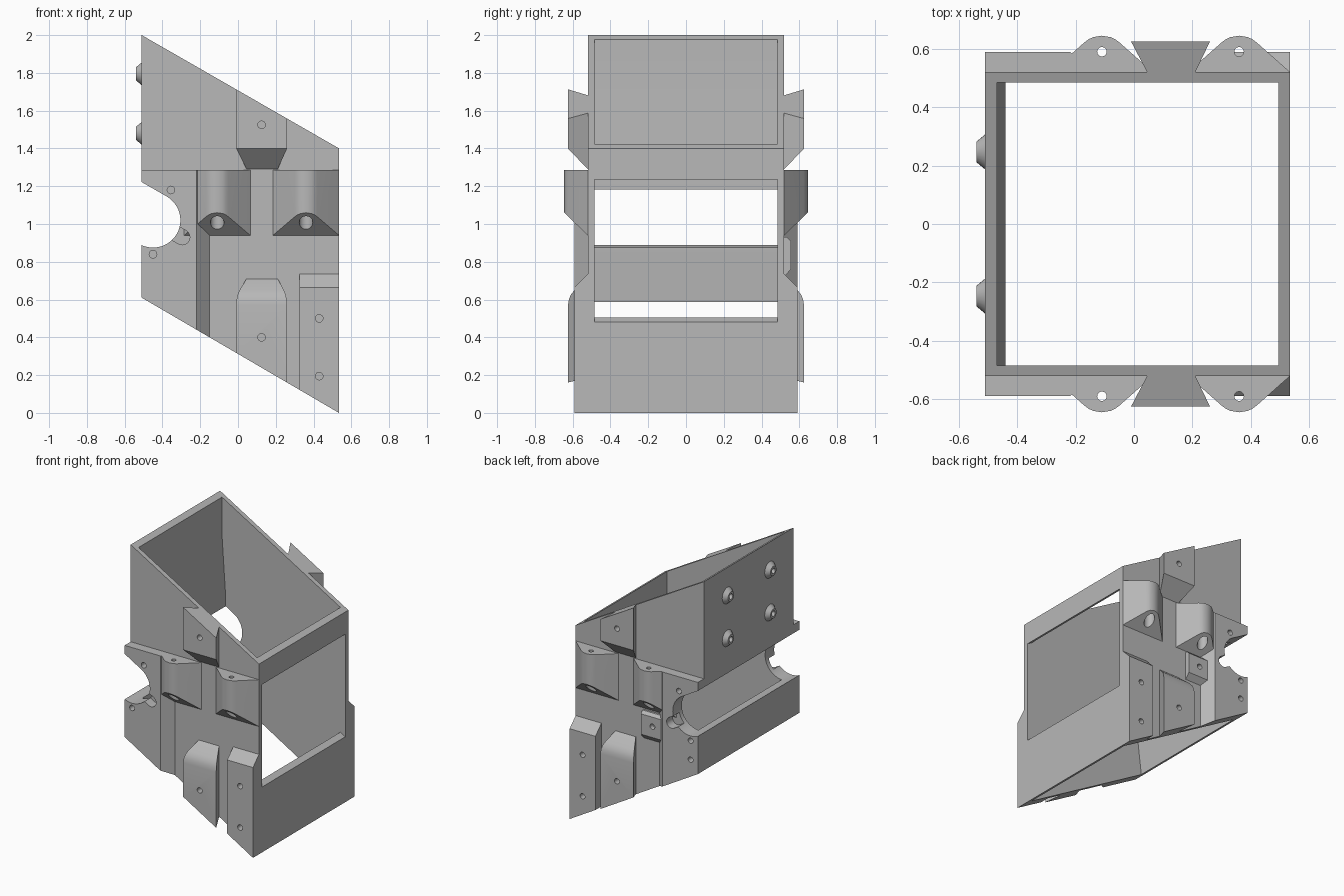
import bpy, bmesh, math
from mathutils import Vector

cube = bpy.data.objects.get("Cube")
if cube:
    bpy.data.objects.remove(cube, do_unlink=True)

grey = bpy.data.materials.new("plain grey")
grey.use_nodes = True
COLOUR = (0.48, 0.48, 0.48, 1)
grey.diffuse_color = COLOUR
grey.node_tree.nodes["Principled BSDF"].inputs["Base Color"].default_value = COLOUR

LEFT, RIGHT = -0.51, 0.535     # outer x limits of the sleeve
WALL, PAD, RAIL = 0.52, 0.59, 0.625   # y of wall, pads and rails


def top(x):
    return 2 - 0.574 * (x - LEFT)


def bottom(x):
    return 0.61 - 0.584 * (x - LEFT)


def finish(name, bm):
    bmesh.ops.recalc_face_normals(bm, faces=bm.faces)
    mesh = bpy.data.meshes.new(name)
    bm.to_mesh(mesh)
    bm.free()
    mesh.materials.append(grey)
    obj = bpy.data.objects.new(name, mesh)
    bpy.context.collection.objects.link(obj)
    return obj


def hull(name, points):
    bm = bmesh.new()
    for p in points:
        bm.verts.new(p)
    bmesh.ops.convex_hull(bm, input=bm.verts)
    bmesh.ops.dissolve_limit(bm, angle_limit=0.01, verts=bm.verts, edges=bm.edges)
    return finish(name, bm)


def prism(name, profile, y0, y1):
    """Extrude an xz profile along y."""
    bm = bmesh.new()
    face = bm.faces.new([bm.verts.new((x, y0, z)) for x, z in profile])
    new = bmesh.ops.extrude_face_region(bm, geom=[face])["geom"]
    bmesh.ops.translate(bm, vec=(0, y1 - y0, 0),
                        verts=[v for v in new if isinstance(v, bmesh.types.BMVert)])
    return finish(name, bm)


def rod(a, b, r0, r1=None, name="cutter"):
    """Round bar or cone between two points."""
    a, b = Vector(a), Vector(b)
    bm = bmesh.new()
    bmesh.ops.create_cone(bm, cap_ends=True, segments=24, radius1=r0,
                          radius2=r0 if r1 is None else r1, depth=(b - a).length)
    turn = Vector((0, 0, 1)).rotation_difference(b - a).to_matrix().to_4x4()
    bmesh.ops.transform(bm, matrix=turn, verts=bm.verts)
    bmesh.ops.translate(bm, vec=(a + b) / 2, verts=bm.verts)
    return finish(name, bm)


def cut(obj, cutters):
    """Subtract the cutters, then remove them."""
    bpy.context.view_layer.objects.active = obj
    for c in cutters:
        c.hide_render = True
        mod = obj.modifiers.new("cut", "BOOLEAN")
        mod.operation, mod.solver, mod.object = "DIFFERENCE", "EXACT", c
        bpy.ops.object.modifier_apply(modifier=mod.name)
        bpy.data.objects.remove(c, do_unlink=True)


def screw_holes(s, spots, depth=0.7):
    return [rod((x, s * WALL * 0.99, z), (x, s * depth, z), 0.02) for x, z in spots]


def smooth(obj):
    bpy.ops.object.select_all(action="DESELECT")
    obj.select_set(True)
    bpy.context.view_layer.objects.active = obj
    bpy.ops.object.shade_smooth_by_angle(angle=math.radians(30))


def cradle():
    """Round side notch with a sloping upper lip."""
    arc = [math.radians(60 - 175 * i / 28) for i in range(29)]
    profile = [(-0.45 + 0.145 * math.cos(a), 1.02 + 0.145 * math.sin(a)) for a in arc]
    return prism("cutter", profile + [(-0.6, 0.87), (-0.6, 1.274)], -0.8, 0.8)


# Slanted open sleeve with a window and a round notch
sleeve = prism("sleeve", [(LEFT, bottom(LEFT)), (RIGHT, bottom(RIGHT)),
                          (RIGHT, top(RIGHT)), (LEFT, top(LEFT))], -WALL, WALL)
cavity = prism("cutter", [(-0.47, 2.2), (-0.47, 1.7), (-0.44, 1.25), (-0.44, 0.85),
                          (-0.47, 0.6), (-0.47, -0.2), (0.495, -0.2), (0.495, 2.2)],
               -0.485, 0.485)
window = prism("cutter", [(0.46, 0.525), (0.6, 0.443), (0.6, 1.198), (0.46, 1.28)],
               -0.484, 0.484)
cut(sleeve, [cavity, window, cradle()])
smooth(sleeve)

# Conical studs on the tall end wall
for y in (-0.247, 0.247):
    for z in (1.48, 1.795):
        stud = rod((LEFT, y, z), (LEFT - 0.03, y, z), 0.06, 0.035, "stud")
        cut(stud, [rod((LEFT - 0.005, y, z), (-0.6, y, z), 0.02)])
        smooth(stud)

for side, s in (("front", -1), ("back", 1)):
    # Side flange around the notch
    points = []
    for x, y in ((LEFT, WALL), (LEFT, PAD), (-0.22, PAD), (-0.15, WALL)):
        points += [(x, s * y, bottom(x)), (x, s * y, 1.285)]
    flange = hull(side + "_flange", points)
    slot = hull("cutter", [(cx + 0.04 * math.cos(a), y, cz + 0.04 * math.sin(a))
                           for cx, cz in ((-0.295, 0.93), (-0.4, 0.99))
                           for a in [math.tau * i / 24 for i in range(24)]
                           for y in (s * 0.515, s * 0.7)])
    spots = [(-0.355, 1.18), (-0.45, 0.84)]
    if s > 0:
        spots.append((-0.45, 0.7))
    cut(flange, [cradle(), slot] + screw_holes(s, spots))
    smooth(flange)

    # Bolt lugs with sloping undersides
    for label, cx in (("outer", -0.11), ("inner", 0.36)):
        points = []
        for dx, y in ((0.175, WALL), (0.06, 0.622), (0.045, 0.633), (0.03, 0.64), (0, 0.645)):
            for x in (cx - dx, cx + dx):
                points += [(x, s * y, 0.94 + 0.96 * (y - WALL)), (x, s * y, 1.285)]
        lug = hull(f"{side}_{label}_lug", points)
        y = s * PAD
        cut(lug, [rod((cx, y, 0.8), (cx, y, 1.15), 0.036),
                  rod((cx, y, 0.8), (cx, y, 1.4), 0.016)])
        smooth(lug)

    # Dovetail rails, wide outside and narrow at the wall
    def rail_edges(y):
        t = (y - WALL) / (RAIL - WALL)
        return 0.045 - 0.055 * t, 0.21 + 0.05 * t

    upper = [(x, s * y, z) for y, low in ((WALL, 1.29), (RAIL, 1.4))
             for x in rail_edges(y) for z in (low, top(x))]
    rail = hull(side + "_upper_rail", upper)
    cut(rail, screw_holes(s, [(0.125, 1.525)]))
    smooth(rail)

    lower = [(x, s * y, z)
             for y, high in ((WALL, 0.71), (0.59, 0.65), (0.61, 0.625), (0.62, 0.6), (RAIL, 0.57))
             for x in rail_edges(y) for z in (bottom(x), high)]
    rail = hull(side + "_lower_rail", lower)
    cut(rail, screw_holes(s, [(0.125, 0.4)]))
    smooth(rail)

    # Corner pad with a sloping top
    pad = hull(side + "_corner_pad", [(x, s * y, z) for x in (0.325, RIGHT)
                                      for y, high in ((WALL, 0.735), (PAD, 0.665))
                                      for z in (bottom(x), high)])
    cut(pad, screw_holes(s, [(0.43, 0.5), (0.43, 0.195)]))
    smooth(pad)

# Small screw block on the back
block = hull("back_small_block", [(x, y, z) for x in (-0.21, -0.02)
                                  for y, z in ((WALL, 0.72), (0.555, 0.76), (0.555, 0.91),
                                               (0.535, 0.93), (WALL, 0.93))])
cut(block, screw_holes(1, [(-0.115, 0.84)]))
smooth(block)
